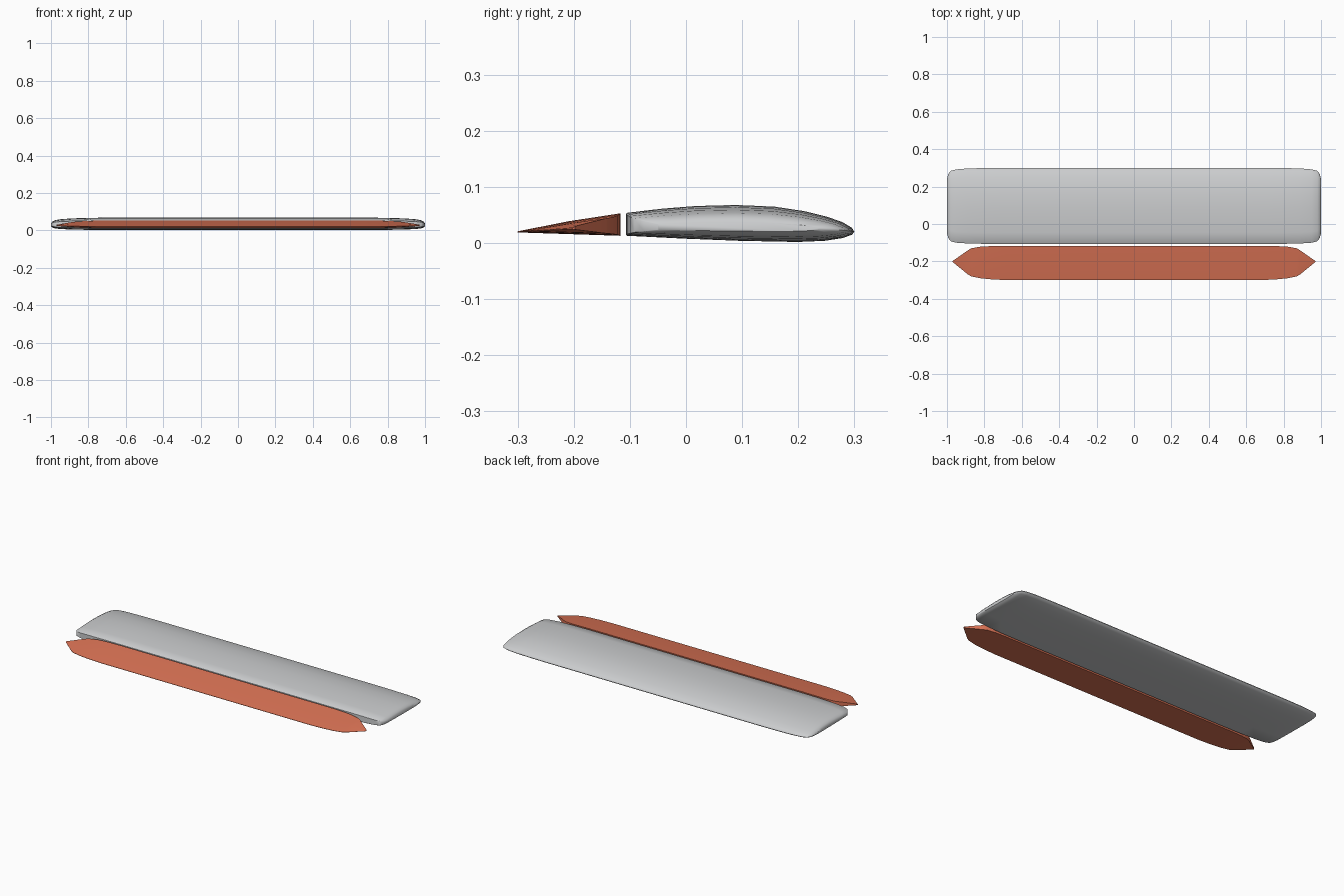
import bpy, math

cube = bpy.data.objects.get("Cube")
if cube:
    bpy.data.objects.remove(cube, do_unlink=True)


def material(name, color):
    m = bpy.data.materials.new(name)
    m.use_nodes = True
    m.diffuse_color = (*color, 1)
    m.node_tree.nodes["Principled BSDF"].inputs["Base Color"].default_value = (*color, 1)
    return m


def loft(name, profile, stations, mat, mid_z):
    """Loft a (chord fraction, z) profile over mirrored (x, y back, y nose, z scale) stations."""
    spans = [(-x, a, b, s) for x, a, b, s in reversed(stations)] + stations
    n = len(profile)
    verts, faces = [], []
    for x, a, b, s in spans:
        verts += [(x, a + (b - a) * t, mid_z + (z - mid_z) * s) for t, z in profile]
    for i in range(len(spans) - 1):
        for j in range(n):
            k = (j + 1) % n
            faces.append((i * n + j, i * n + k, (i + 1) * n + k, (i + 1) * n + j))
    last = (len(spans) - 1) * n
    faces += [tuple(reversed(range(n))), tuple(range(last, last + n))]
    mesh = bpy.data.meshes.new(name)
    mesh.from_pydata(verts, [], faces)
    mesh.materials.append(mat)
    obj = bpy.data.objects.new(name, mesh)
    bpy.context.collection.objects.link(obj)
    bpy.ops.object.select_all(action="DESELECT")
    obj.select_set(True)
    bpy.context.view_layer.objects.active = obj
    bpy.ops.object.mode_set(mode="EDIT")
    bpy.ops.mesh.select_all(action="SELECT")
    bpy.ops.mesh.normals_make_consistent(inside=False)
    bpy.ops.object.mode_set(mode="OBJECT")
    bpy.ops.object.shade_smooth_by_angle(angle=math.radians(40))
    return obj


grey = material("light grey", (0.6, 0.61, 0.62))
orange = material("burnt orange", (0.7, 0.17, 0.09))

# Fixed stabiliser: blunt rear face, cambered top, rounded nose
wing_profile = [
    (0, 0.015), (0.005, 0.013), (0.25, 0.008), (0.5, 0.004), (0.75, 0.002),
    (0.87, 0.004), (0.95, 0.009), (0.99, 0.015), (1, 0.02), (0.99, 0.027),
    (0.95, 0.037), (0.88, 0.047), (0.78, 0.057), (0.65, 0.065), (0.48, 0.068),
    (0.3, 0.066), (0.15, 0.061), (0.005, 0.054), (0, 0.052),
]
wing_stations = [
    (0.7, -0.107, 0.3, 1), (0.8, -0.106, 0.299, 0.97), (0.89, -0.104, 0.297, 0.9),
    (0.95, -0.1, 0.292, 0.79), (0.98, -0.092, 0.284, 0.65),
    (0.993, -0.075, 0.268, 0.48), (1, -0.05, 0.24, 0.25),
]
loft("stabiliser", wing_profile, wing_stations, grey, 0.027)

# Hinged elevator: wedge section running to pointed tips
flap_profile = [(0, 0.019), (0, 0.021), (0.5, 0.039), (1, 0.053), (1, 0.013), (0.5, 0.016)]
flap_stations = [
    (0.68, -0.3, -0.117, 1), (0.76, -0.296, -0.118, 0.96), (0.82, -0.29, -0.121, 0.88),
    (0.87, -0.28, -0.13, 0.75), (0.89, -0.268, -0.142, 0.67), (0.97, -0.203, -0.198, 0.15),
]
loft("elevator", flap_profile, flap_stations, orange, 0.026)
